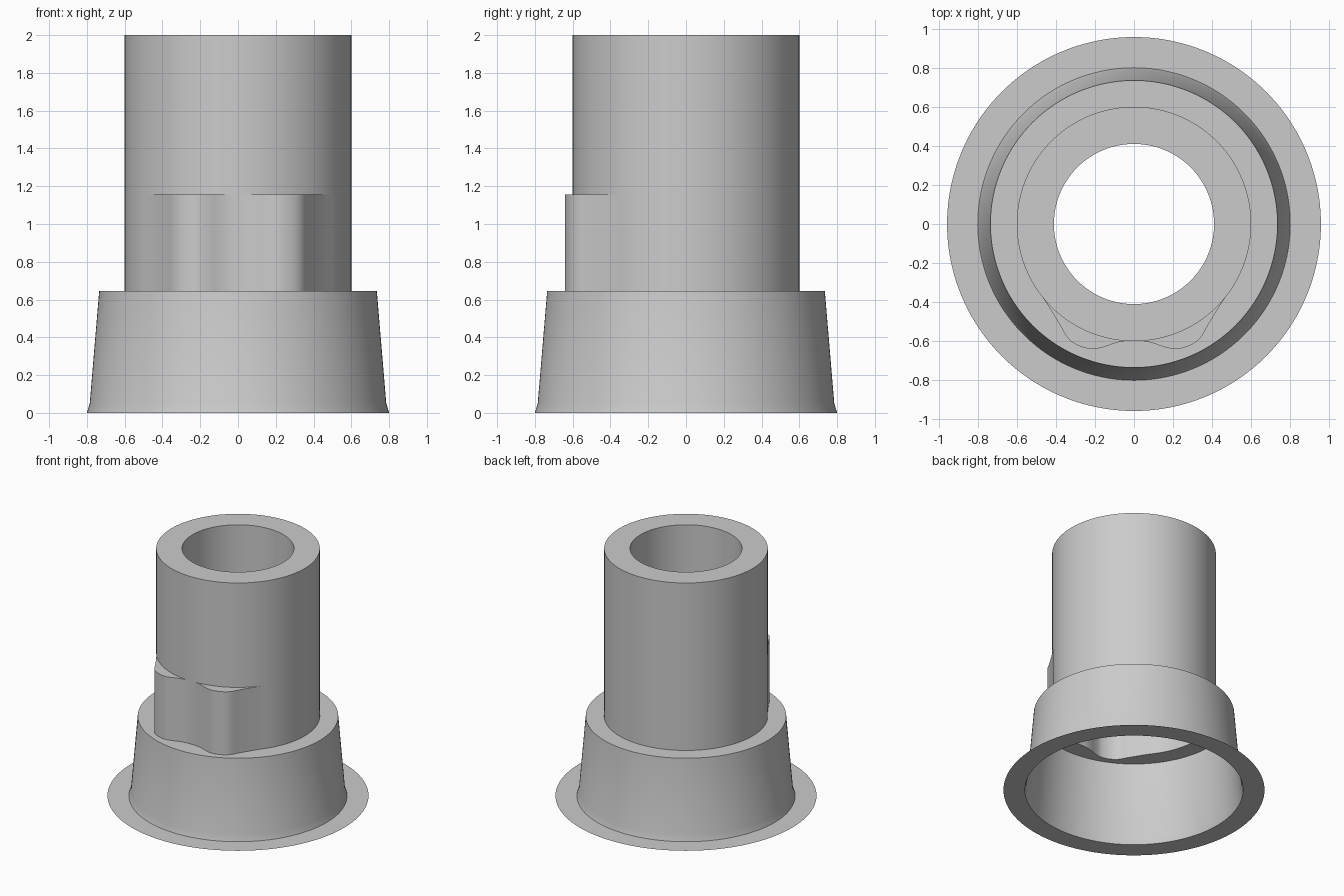
import bpy, math
from mathutils import Vector

cube = bpy.data.objects.get("Cube")
if cube:
    bpy.data.objects.remove(cube, do_unlink=True)

# Single plain grey
grey = bpy.data.materials.new("plain_grey")
grey.use_nodes = True
colour = (0.6, 0.6, 0.6, 1)
grey.diffuse_color = colour
bsdf = next(n for n in grey.node_tree.nodes if n.type == 'BSDF_PRINCIPLED')
bsdf.inputs["Base Color"].default_value = colour

NECK, BORE = 0.6, 0.41
SHOULDER_Z, SHELF_Z, TOP_Z = 0.645, 1.155, 2.0


def on_circle(r, angle):
    return Vector((r * math.cos(angle), r * math.sin(angle)))


def smooth_path(points, steps):
    """Catmull-Rom curve through the inner points."""
    path = []
    for a, b, c, d in zip(points, points[1:], points[2:], points[3:]):
        for s in range(steps):
            t = s / steps
            path.append(0.5 * (2 * b + (c - a) * t + (2 * a - 5 * b + 4 * c - d) * t ** 2
                               + (3 * b - a - 3 * c + d) * t ** 3))
    return path


# Outline of the neck: a circle with a twin-lobed key on the front
half = [Vector(p) for p in ((0.515, -0.308), (0.45, -0.402), (0.38, -0.515), (0.34, -0.583),
                            (0.29, -0.62), (0.22, -0.64), (0.16, -0.631), (0.1, -0.611),
                            (0.05, -0.6))]
mirror = [Vector((-p.x, p.y)) for p in half]
right_end = math.atan2(half[0].y, half[0].x)
left_end = math.pi - right_end
key = mirror + [Vector((0, -0.598))] + half[::-1]
key = [on_circle(NECK, left_end - 0.08)] + key + [on_circle(NECK, right_end + 0.08)]
outline = smooth_path(key, 4)
ARC = 112
outline += [on_circle(NECK, right_end + (left_end - right_end) * i / ARC) for i in range(ARC)]
angles = [math.atan2(p.y, p.x) for p in outline]


def ring(r):
    return [on_circle(r, a) for a in angles]


def sheet(name, profile):
    """Join (ring, height) pairs into one smooth shell."""
    n = len(angles)
    verts = [(p.x, p.y, z) for loop, z in profile for p in loop]
    faces = [(k * n + i, k * n + (i + 1) % n, (k + 1) * n + (i + 1) % n, (k + 1) * n + i)
             for k in range(len(profile) - 1) for i in range(n)]
    mesh = bpy.data.meshes.new(name)
    mesh.from_pydata(verts, [], faces)
    mesh.materials.append(grey)
    obj = bpy.data.objects.new(name, mesh)
    bpy.context.collection.objects.link(obj)
    bpy.ops.object.select_all(action='DESELECT')
    obj.select_set(True)
    bpy.context.view_layer.objects.active = obj
    bpy.ops.object.shade_smooth_by_angle(angle=math.radians(30))
    return obj


# Flat ring on the ground
sheet("base_flange", [(ring(0.957), 0), (ring(0.8), 0)])

# Hollow tapered skirt, with the shoulder closing in to the keyed neck
sheet("tapered_skirt", [(ring(0.8), 0), (ring(0.785), 0.05),
                        (ring(0.735), SHOULDER_Z), (outline, SHOULDER_Z)])

# Keyed lower neck, with the shelf on top of the key
sheet("keyed_neck", [(outline, SHOULDER_Z), (outline, SHELF_Z), (ring(BORE), SHELF_Z)])

# Thick upper tube with its bore
sheet("upper_tube", [(ring(NECK), SHELF_Z), (ring(NECK), TOP_Z),
                     (ring(BORE), TOP_Z), (ring(BORE), SHELF_Z)])
